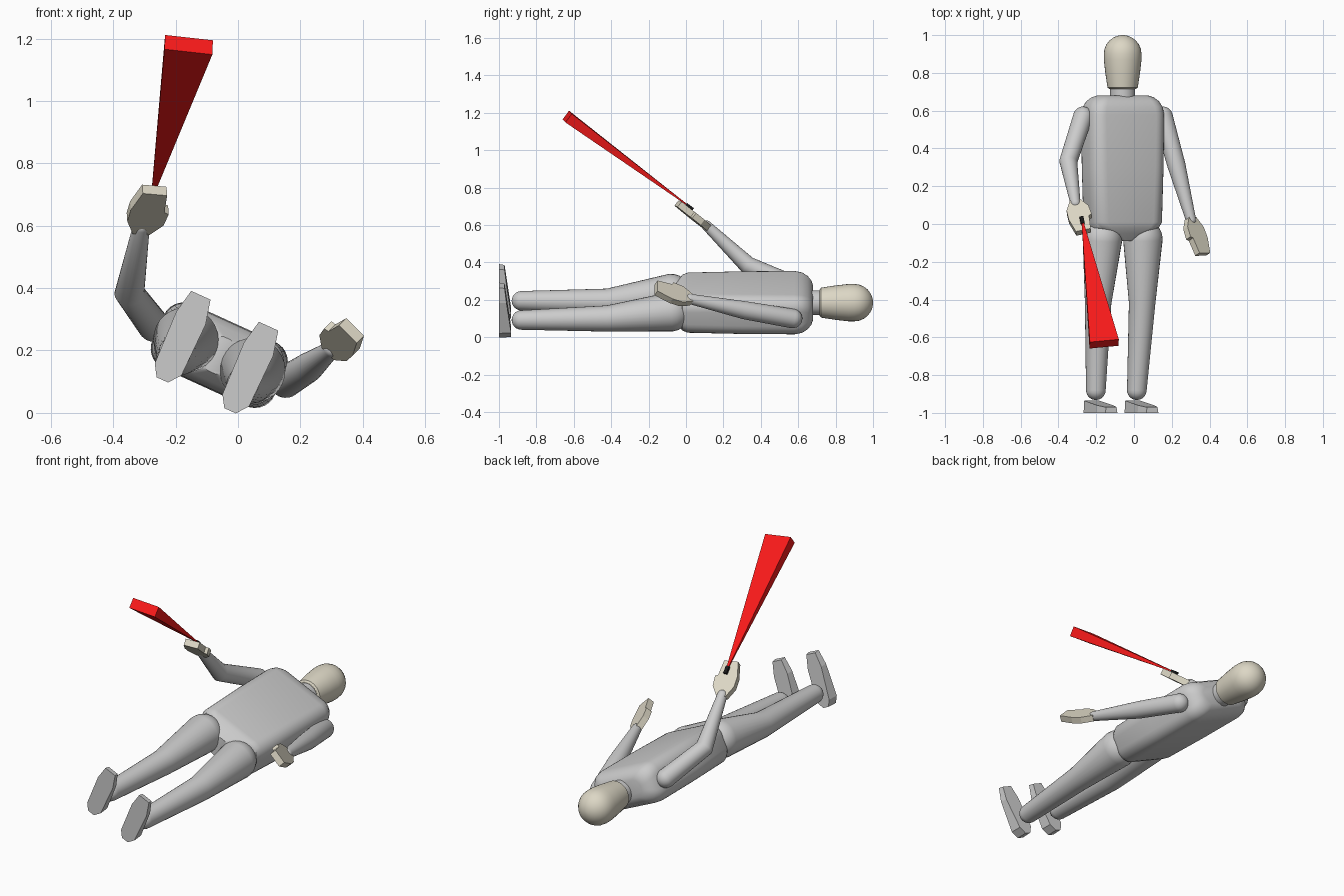
import bpy, bmesh
from math import sin, cos, pi, radians
from mathutils import Vector, Matrix

if "Cube" in bpy.data.objects:
    bpy.data.objects.remove(bpy.data.objects["Cube"])

ROLL = radians(24.5)
U = Vector((cos(ROLL), 0, -sin(ROLL)))   # across the body
W = Vector((sin(ROLL), 0, cos(ROLL)))    # out of the chest
Y = Vector((0, 1, 0))                    # towards the head
C = Vector((-0.06, 0, 0.185))            # body axis


def material(name, rgb):
    m = bpy.data.materials.new(name)
    m.diffuse_color = (*rgb, 1)
    m.use_nodes = True
    m.node_tree.nodes["Principled BSDF"].inputs["Base Color"].default_value = m.diffuse_color
    return m


TAN = material("tan", (0.72, 0.68, 0.56))
RED = material("red", (0.95, 0.01, 0.01))
BLACK = material("black", (0.01, 0.01, 0.01))


def loft(name, rings, mat=None, angle=35):
    """Skin a list of equal-length point rings and cap both ends."""
    bm = bmesh.new()
    loops = [[bm.verts.new(p) for p in r] for r in rings]
    n = len(loops[0])
    for a, b in zip(loops, loops[1:]):
        for i in range(n):
            j = (i + 1) % n
            bm.faces.new((a[i], a[j], b[j], b[i]))
    bm.faces.new(loops[0][::-1])
    bm.faces.new(loops[-1])
    bmesh.ops.recalc_face_normals(bm, faces=bm.faces)
    me = bpy.data.meshes.new(name)
    bm.to_mesh(me)
    bm.free()
    ob = bpy.data.objects.new(name, me)
    bpy.context.collection.objects.link(ob)
    if mat:
        me.materials.append(mat)
    if angle:
        bpy.ops.object.select_all(action='DESELECT')
        ob.select_set(True)
        bpy.context.view_layer.objects.active = ob
        bpy.ops.object.shade_smooth_by_angle(angle=radians(angle))
    return ob


def limb(name, joints, mat=None, n=28):
    """Tapered tube through (point, radius) joints with domed ends."""
    pts = [Vector(p) for p, r in joints]
    rad = [r for p, r in joints]
    d0 = (pts[1] - pts[0]).normalized()
    d1 = (pts[-1] - pts[-2]).normalized()
    path = []
    angs = [radians(a) for a in (85, 68, 50, 32, 16)]
    for a in angs:
        path.append((pts[0] - d0 * rad[0] * sin(a), d0, rad[0] * cos(a)))
    for i, p in enumerate(pts):
        d = (pts[min(i + 1, len(pts) - 1)] - p).normalized() + (p - pts[max(i - 1, 0)]).normalized()
        path.append((p, d.normalized(), rad[i]))
    for a in reversed(angs):
        path.append((pts[-1] + d1 * rad[-1] * sin(a), d1, rad[-1] * cos(a)))
    rings = []
    for c, d, r in path:
        e = (U - d * U.dot(d)).normalized()
        f = d.cross(e)
        rings.append([c + r * (e * cos(2 * pi * k / n) + f * sin(2 * pi * k / n)) for k in range(n)])
    return loft(name, rings, mat)


def torso_ring(y, a, b, r):
    """Rounded rectangle across the body."""
    out = []
    for q, (sx, sy) in enumerate(((1, 1), (-1, 1), (-1, -1), (1, -1))):
        for k in range(8):
            t = q * pi / 2 + k / 7 * pi / 2
            out.append(C + Y * y + U * (sx * (a - r) + r * cos(t)) + W * (sy * (b - r) + r * sin(t)))
    return out


# torso with rounded shoulders and tapered crotch
loft("torso", [torso_ring(*s) for s in (
    (-0.09, 0.03, 0.06, 0.02), (-0.05, 0.12, 0.088, 0.07), (-0.02, 0.19, 0.104, 0.075),
    (0.01, 0.205, 0.11, 0.075), (0.3, 0.212, 0.113, 0.072), (0.58, 0.215, 0.113, 0.07),
    (0.62, 0.208, 0.107, 0.068), (0.65, 0.192, 0.093, 0.065), (0.67, 0.168, 0.073, 0.055),
    (0.68, 0.14, 0.05, 0.04))])

# neck and head
n = 32
def disc(y, r):
    return [C + Y * y + r * (U * cos(2 * pi * k / n) + W * sin(2 * pi * k / n)) for k in range(n)]

loft("neck", [disc(0.66, 0.066), disc(0.74, 0.066)])
loft("head", [disc(0.715, 0.07), disc(0.722, 0.08), disc(0.8, 0.092), disc(0.87, 0.1)]
     + [disc(0.9 + 0.1 * sin(radians(a)), 0.1 * cos(radians(a))) for a in (0, 15, 30, 45, 60, 72, 82, 88)], TAN)

# legs
limb("right_leg", [((-0.167, -0.08, 0.234), 0.105), ((-0.19, -0.42, 0.19), 0.07), ((-0.202, -0.88, 0.195), 0.052)])
limb("left_leg", [((0.047, -0.08, 0.136), 0.105), ((0.043, -0.42, 0.1), 0.07), ((0.015, -0.88, 0.092), 0.052)])

# feet: sole outline (across, along, height), flat sided
SOLE = [(-.034, .2, .03), (.034, .2, .03), (.053, .12, .04), (.05, -.06, .065),
        (.02, -.098, .065), (-.02, -.098, .065), (-.044, -.06, .065), (-.05, .12, .04)]
for side, a in (("right", (-0.202, -1, 0.195)), ("left", (0.015, -1, 0.096))):
    s = -1 if side == "left" else 1
    a = Vector(a)
    loft(side + "_foot", [[a + U * u * 1 + W * w for u, w, h in SOLE],
                          [a + U * u * 0.92 + W * w * 0.98 + Y * h for u, w, h in SOLE]], angle=0)

# arms, the right one raised
limb("right_arm", [((-0.27, 0.57, 0.28), 0.052), ((-0.348, 0.33, 0.385), 0.048), ((-0.31, 0.11, 0.597), 0.027)])
limb("left_arm", [((0.153, 0.57, 0.1), 0.052), ((0.225, 0.31, 0.145), 0.048), ((0.302, 0.02, 0.205), 0.027)])


# hands: mitten outline (across, along) given thickness
MITT = [(-.027, -.01), (.027, -.01), (.062, .045), (.066, .105), (.05, .112),
        (.04, .2), (-.04, .2), (-.06, .11), (-.058, .05)]
def hand(name, wrist, tip, across, thick=0.036):
    wrist = Vector(wrist)
    d = (Vector(tip) - wrist).normalized()
    e = Vector(across)
    e = (e - d * e.dot(d)).normalized()
    f = d.cross(e) * thick / 2
    return loft(name, [[wrist + e * x + d * y + f * s for x, y in MITT] for s in (-1, 1)], TAN, 0)

hand("right_hand", (-0.31, 0.11, 0.592), (-0.265, -0.05, 0.72), (1, 0.1, 0))
hand("left_hand", (0.302, 0.02, 0.203), (0.362, -0.155, 0.262), (-0.7, 0, 0.7))


# small black emitter and the red beam
def beam(name, p, q, w0, h0, w1, h1, mat):
    p, q = Vector(p), Vector(q)
    d = (q - p).normalized()
    e = Vector((1, 0.08, -0.1))
    e = (e - d * e.dot(d)).normalized()
    f = e.cross(d)
    quad = ((-.5, -.5), (.5, -.5), (.5, .5), (-.5, .5))
    return loft(name, [[c + e * x * w + f * y * h for x, y in quad]
                       for c, w, h in ((p, w0, h0), (q, w1, h1))], mat, 0)

beam("emitter", (-0.278, 0.037, 0.685), (-0.271, 0.002, 0.711), 0.02, 0.014, 0.02, 0.014, BLACK)
beam("light_beam", (-0.271, 0.002, 0.711), (-0.158, -0.635, 1.18), 0.012, 0.006, 0.155, 0.057, RED)
